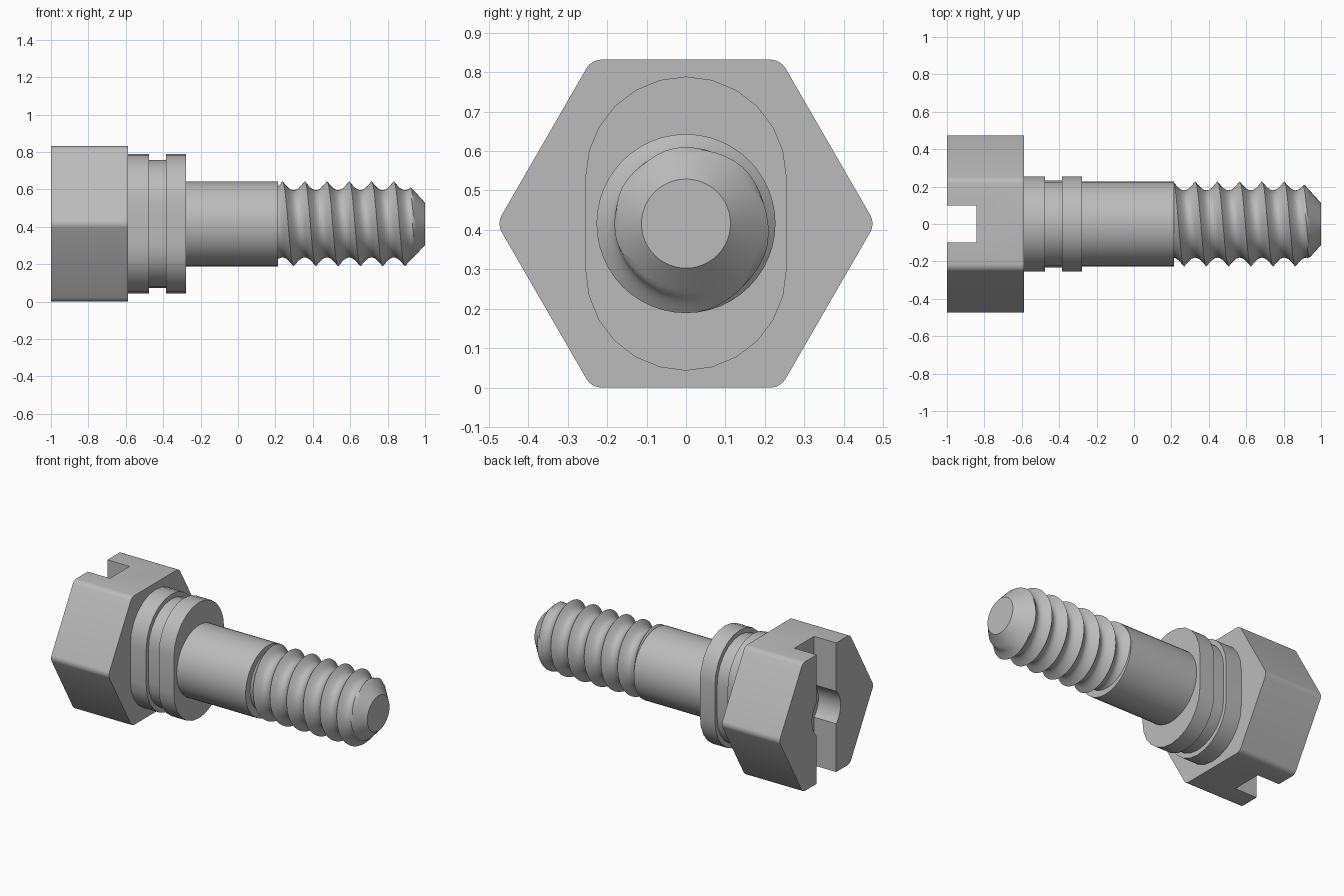
import bpy
import bmesh
from math import pi, sin, cos, tau

AXIS = 0.416      # height of the screw axis
PITCH = 0.119     # thread pitch
CREST = 0.227     # shank and thread outer radius
DEPTH = 0.047     # thread depth
START, TIP = 0.213, 1.0

old = bpy.data.objects.get("Cube")
if old:
    bpy.data.objects.remove(old, do_unlink=True)

steel = bpy.data.materials.new("grey_steel")
steel.use_nodes = True
steel.diffuse_color = (0.5, 0.5, 0.5, 1)
for node in steel.node_tree.nodes:
    if node.type == 'BSDF_PRINCIPLED':
        node.inputs["Base Color"].default_value = (0.5, 0.5, 0.5, 1)


def finish(name, bm):
    bmesh.ops.recalc_face_normals(bm, faces=bm.faces)
    mesh = bpy.data.meshes.new(name)
    bm.to_mesh(mesh)
    bm.free()
    mesh.materials.append(steel)
    ob = bpy.data.objects.new(name, mesh)
    bpy.context.collection.objects.link(ob)
    return ob


def round_outline(radius, stretch=0.0, n=48):
    """Circle, or a slot shape when stretched up and down."""
    half = n // 2
    points = []
    for side in (0, 1):
        for i in range(half + (1 if stretch else 0)):
            a = pi * (side + i / half)
            points.append((radius * cos(a), radius * sin(a) + (stretch, -stretch)[side]))
    return points


def prism(name, outline, x0, x1, corner=0.0):
    """Extrude a (y, z) outline along the screw axis."""
    bm = bmesh.new()
    ends = [[bm.verts.new((x, y, z + AXIS)) for y, z in outline] for x in (x0, x1)]
    bm.faces.new(ends[0])
    bm.faces.new(ends[1][::-1])
    count = len(outline)
    for i in range(count):
        j = (i + 1) % count
        bm.faces.new((ends[0][j], ends[0][i], ends[1][i], ends[1][j]))
    if corner:
        long_edges = [e for e in bm.edges if abs(e.verts[0].co.x - e.verts[1].co.x) > 0.01]
        bmesh.ops.bevel(bm, geom=long_edges, offset=corner, segments=4,
                        profile=0.5, affect='EDGES')
    return finish(name, bm)


def cut(target, cutter):
    cutter.hide_render = True
    mod = target.modifiers.new("cut", 'BOOLEAN')
    mod.operation = 'DIFFERENCE'
    mod.solver = 'EXACT'
    mod.object = cutter
    graph = bpy.context.evaluated_depsgraph_get()
    mesh = bpy.data.meshes.new_from_object(target.evaluated_get(graph))
    target.modifiers.clear()
    target.data = mesh
    bpy.data.objects.remove(cutter, do_unlink=True)


# Hexagonal head with a driving slot and a round centre recess
hexagon = [(0.48 * cos(i * pi / 3), 0.48 * sin(i * pi / 3)) for i in range(6)]
head = prism("hex_head", hexagon, -1.0, -0.588, corner=0.023)
slot = [(-0.1, -0.6), (0.1, -0.6), (0.1, 0.6), (-0.1, 0.6)]
cut(head, prism("slot_cutter", slot, -1.1, -0.842))
cut(head, prism("recess_cutter", round_outline(0.145), -1.1, -0.842))

# Oblong collar with a groove between its two flanges, and the plain shank
parts = [
    head,
    prism("inner_flange", round_outline(0.255, 0.118, 24), -0.588, -0.475),
    prism("collar_groove", round_outline(0.232, 0.11, 24), -0.475, -0.385),
    prism("outer_flange", round_outline(0.255, 0.118, 24), -0.385, -0.278),
    prism("shank", round_outline(CREST), -0.278, START),
]


# Threaded end: a grid that follows the helix, clipped by the tip chamfer
def thread_point(x, turn):
    x = min(max(x, START), TIP)
    phase = (x - 0.238) / PITCH - turn
    radius = CREST - DEPTH * abs(sin(pi * phase))
    radius = min(radius, 0.113 + 1.09 * (TIP - x))
    a = turn * tau
    return x, -radius * sin(a), radius * cos(a) + AXIS


bm = bmesh.new()
STEPS, SEGS = 12, 48
rows = int((TIP - START) / PITCH + 4) * STEPS
grid = [[bm.verts.new(thread_point(0.238 + PITCH * (k / STEPS - 2 + j / SEGS), j / SEGS))
         for j in range(SEGS)] for k in range(rows + STEPS)]
for k in range(rows - 1):
    for j in range(SEGS):
        if j + 1 < SEGS:
            a, b = grid[k][j + 1], grid[k + 1][j + 1]
        else:
            a, b = grid[k + STEPS][0], grid[k + 1 + STEPS][0]
        bm.faces.new((grid[k][j], grid[k + 1][j], b, a))
bmesh.ops.remove_doubles(bm, verts=bm.verts, dist=0.0002)
bmesh.ops.delete(bm, geom=[v for v in bm.verts if not v.link_faces], context='VERTS')
# Keep only the threaded wall, then close both ends with flat discs
ends = [f for f in bm.faces
        if all(v.co.x > TIP - 1e-4 for v in f.verts)
        or all(v.co.x < START + 1e-4 for v in f.verts)]
bmesh.ops.delete(bm, geom=ends, context='FACES')
bmesh.ops.holes_fill(bm, edges=[e for e in bm.edges if e.is_boundary], sides=0)
parts.append(finish("threaded_end", bm))

# Smooth shading with crisp edges
bpy.ops.object.select_all(action='DESELECT')
for ob in parts:
    ob.select_set(True)
bpy.context.view_layer.objects.active = head
bpy.ops.object.shade_smooth_by_angle(angle=pi / 6)
